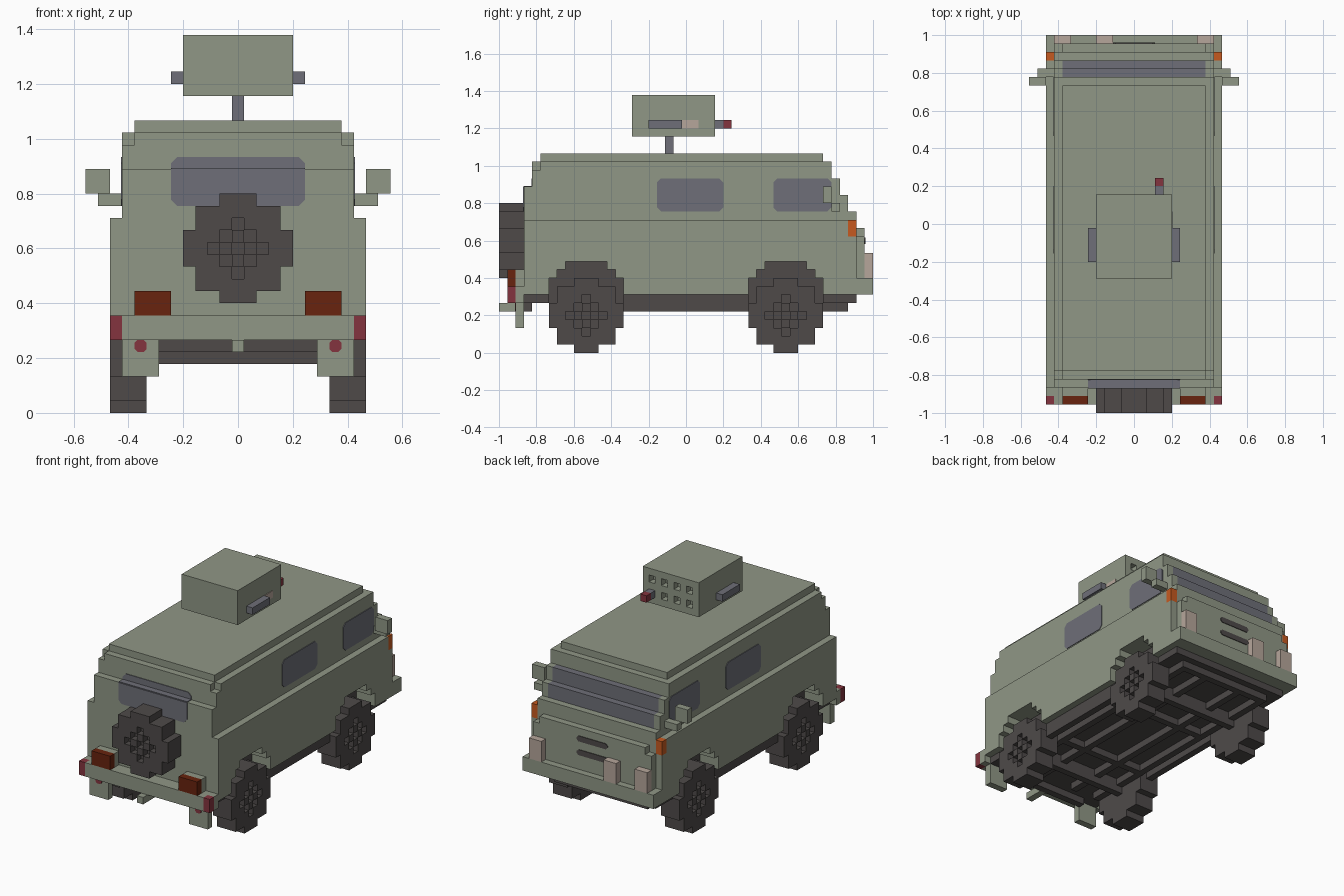
import bpy, bmesh
from mathutils import Vector

if "Cube" in bpy.data.objects:
    bpy.data.objects.remove(bpy.data.objects["Cube"])

U = 2 / 45  # block size; y blocks run 0..45, z blocks up from 0, x centred


def point(x, y, z):
    return Vector((x * U, y * U - 1, z * U))


def material(name, rgb):
    lin = [((c / 255 + 0.055) / 1.055) ** 2.4 for c in rgb] + [1]
    m = bpy.data.materials.new(name)
    m.use_nodes = True
    m.diffuse_color = lin
    m.node_tree.nodes["Principled BSDF"].inputs["Base Color"].default_value = lin
    return m


GREEN = material("sage green paint", (144, 151, 134))
RUBBER = material("dark rubber", (78, 74, 73))
GLASS = material("grey glass", (110, 111, 120))
RUST = material("rust red", (104, 35, 14))
RED = material("lamp red", (132, 52, 62))
ORANGE = material("indicator orange", (198, 90, 32))
BEIGE = material("headlamp beige", (182, 166, 155))


def finish(name, mat, bm):
    bmesh.ops.recalc_face_normals(bm, faces=bm.faces[:])
    mesh = bpy.data.meshes.new(name)
    bm.to_mesh(mesh)
    bm.free()
    mesh.materials.append(mat)
    ob = bpy.data.objects.new(name, mesh)
    bpy.context.collection.objects.link(ob)
    return ob


def cells(boxes):
    """Unit cells filled by boxes given as (x0, x1, y0, y1, z0, z1)."""
    return {(x0 + i, y, z) for x0, x1, y0, y1, z0, z1 in boxes
            for i in range(round(x1 - x0))
            for y in range(y0, y1) for z in range(z0, z1)}


def blocks(name, mat, boxes, cuts=()):
    """Solid made of boxes minus cuts, keeping only the outer skin."""
    solid = cells(boxes) - cells(cuts)
    bm = bmesh.new()
    verts = {}
    for c in solid:
        for ax in range(3):
            for side in (0, 1):
                near = list(c)
                near[ax] += 2 * side - 1
                if tuple(near) in solid:
                    continue
                ring = []
                for a, b in ((0, 0), (1, 0), (1, 1), (0, 1)):
                    p = list(c)
                    p[ax] += side
                    p[(ax + 1) % 3] += a
                    p[(ax + 2) % 3] += b
                    p = tuple(p)
                    if p not in verts:
                        verts[p] = bm.verts.new(point(*p))
                    ring.append(verts[p])
                bm.faces.new(ring if side else ring[::-1])
    bmesh.ops.dissolve_limit(bm, angle_limit=0.01, verts=bm.verts[:], edges=bm.edges[:])
    return finish(name, mat, bm)


def plate(name, mat, axis, pos, a0, a1, b0, b1, low=0.0, high=0.0, t=0.1):
    """Thin panel across an axis; low and high chamfer its lower and upper corners."""
    ring = [(a0 + low, b0), (a1 - low, b0), (a1, b0 + low), (a1, b1 - high),
            (a1 - high, b1), (a0 + high, b1), (a0, b1 - high), (a0, b0 + low)]
    ring = list(dict.fromkeys(ring))
    place = {"x": lambda a, b, d: (d, a, b), "y": lambda a, b, d: (a, d, b),
             "z": lambda a, b, d: (a, b, d)}[axis]
    bm = bmesh.new()
    back = [bm.verts.new(point(*place(a, b, pos - t))) for a, b in ring]
    front = [bm.verts.new(point(*place(a, b, pos + t))) for a, b in ring]
    bm.faces.new(back)
    bm.faces.new(front)
    for i in range(len(ring)):
        j = (i + 1) % len(ring)
        bm.faces.new((back[i], back[j], front[j], front[i]))
    return finish(name, mat, bm)


def both(boxes):
    """Boxes with their mirror images in x."""
    return list(boxes) + [(-b[1], -b[0], *b[2:]) for b in boxes]


# Body shell with wheel arches, windscreen opening and indicator corners
def arch(x0, x1, y):
    return [(x0, x1, y, y + 9, 7, 9), (x0, x1, y + 1, y + 8, 9, 10), (x0, x1, y + 2, y + 7, 10, 11)]


arches = arch(6.5, 10.5, 6) + arch(6.5, 10.5, 30)
indicators = both([(9.5, 10.5, 42, 43, 14, 16)])
roof_corners = both([(8.5, 9.5, 4, 5, 22, 23)])
blocks("body", GREEN,
       [(-10.5, 10.5, 3, 43, 7, 16), (-9.5, 9.5, 3, 43, 16, 17),
        (-9.5, 9.5, 3, 42, 17, 19), (-9.5, 9.5, 3, 41, 19, 20),
        (-9.5, 9.5, 4, 41, 20, 21), (-9.5, 9.5, 4, 40, 21, 23),
        (-8.5, 8.5, 5, 39, 23, 24),
        (-9.5, 9.5, 43, 44, 9, 14), (-8.5, 8.5, 43, 44, 14, 15)],
       both(arches) + indicators + roof_corners + [(-8.5, 8.5, 40, 42, 17, 21)])
blocks("indicators", ORANGE, indicators)
blocks("windscreen", GLASS, [(-8.5, 8.5, 40, 42, 17, 19), (-8.5, 8.5, 40, 41, 19, 21)])
blocks("arch_liners", RUBBER, both(arch(6.5, 7.5, 6) + arch(6.5, 7.5, 30)))

# Side and rear windows
for s, side in ((1, "left"), (-1, "right")):
    plate(side + "_middle_window", GLASS, "x", s * 9.5, 19, 27, 17, 21, 0.5, 0.5)
    plate(side + "_cab_window", GLASS, "x", s * 9.5, 33, 40, 17, 21, 0.5, 0.5)
plate("rear_window_lower", GLASS, "y", 3, -5.5, 5.5, 17, 20, low=0.5)
plate("rear_window_upper", GLASS, "y", 4, -5.5, 5.5, 20, 21, high=0.5)
plate("rear_window_ledge", GLASS, "z", 20, -5.5, 5.5, 3, 4)

# Nose: bumper, headlamps and grille slots
blocks("nose_bumper", GREEN, [(-10.5, 10.5, 43, 45, 7, 9)])
blocks("headlamps", BEIGE, both([(7.5, 9.5, 44, 45, 9, 12)]) + [(-4.5, -2.5, 44, 45, 9, 12)])
for i, z in enumerate((11, 13)):
    plate("grille_slot_%d" % (i + 1), RUBBER, "y", 44, -2.5, 2.5, z + 0.1, z + 0.9, 0.3, 0.3)

# Wing mirrors on short arms
blocks("mirrors", GREEN, both([(9.5, 11.5, 40, 41, 17, 18), (10.5, 12.5, 39, 40, 18, 20)]))

# Tail: bumper, lamps, mudflaps and tow hitch
tail_ends = both([(9.5, 10.5, 1, 2, 6, 8)])
blocks("tail_bumper", GREEN,
       [(-10.5, 10.5, 1, 3, 6, 8)] + both([(5.5, 8.5, 2, 3, 8, 10)]), tail_ends)
blocks("tail_end_lamps", RED, tail_ends)
blocks("tail_lamps", RUST, both([(5.5, 8.5, 1, 2, 8, 10)]))
blocks("mudflaps", GREEN, both([(6.5, 9.5, 2, 3, 3, 6)]))
blocks("tow_hitch", GREEN, [(-0.5, 0.5, 0, 3, 5, 6)])
for s, side in ((1, "left"), (-1, "right")):
    plate(side + "_reflector", RED, "y", 2, s * 8 - 0.5, s * 8 + 0.5, 5, 6, 0.25, 0.25)

# Chassis: floor, frame rails, cross members and axles
blocks("chassis", RUBBER,
       [(-7.5, 7.5, 3, 43, 6, 7), (-9.5, 9.5, 3, 6, 6, 7),
        (-9.5, 9.5, 15, 30, 6, 7), (-9.5, 9.5, 39, 43, 6, 7)]
       + both([(6.5, 7.5, 6, 42, 5, 6), (2.5, 3.5, 6, 42, 5, 6), (8.5, 9.5, 15, 30, 5, 6)])
       + [(-6.5, 6.5, y, y + 1, 5, 6) for y in (3, 15, 28, 41)]
       + [(-7.5, 7.5, y, y + 1, 4, 6) for y in (10, 34)])


# Wheels: stepped discs with a chequered recess in the hub
def wheel(name, place, depth, recess):
    """place turns (a0, a1, b0, b1, depth range) around the hub into a box."""
    discs = [place(-w, w, -h, h, depth) for w, h in ((1.5, 4.5), (3.5, 3.5), (4.5, 1.5))]
    holes = [place(a - 0.5, a + 0.5, b - 0.5, b + 0.5, recess)
             for a in range(-2, 3) for b in range(-2, 3) if abs(a) + abs(b) in (0, 2)]
    blocks(name, RUBBER, discs, holes)


for y, end in ((10.5, "rear"), (34.5, "nose")):
    def upright(a0, a1, b0, b1, d, y=y):
        return (*d, int(y + a0), int(y + a1), int(4.5 + b0), int(4.5 + b1))
    wheel(end + "_left_wheel", upright, (7.5, 10.5), (9.5, 10.5))
    wheel(end + "_right_wheel", upright, (-10.5, -7.5), (-10.5, -9.5))


def on_tail(a0, a1, b0, b1, d):
    return (a0, a1, *d, int(13.5 + b0), int(13.5 + b1))


wheel("spare_wheel", on_tail, (0, 3), (0, 1))

# Roof box on a post, with vent holes, side bars and a tipped rod
blocks("roof_box", GREEN, [(-4.5, 4.5, 16, 26, 26, 31)],
       [(x - 0.5, x + 0.5, 25, 26, z, z + 1) for x in (-3, -1, 1, 3) for z in (27, 29)])
blocks("roof_post", GLASS, [(-0.5, 0.5, 20, 21, 24, 26)])
blocks("roof_box_bars", GLASS, both([(4.5, 5.5, 18, 22, 27, 28)]))
blocks("roof_box_rod", GLASS, [(2.5, 3.5, 25, 27, 27, 28)])
blocks("roof_box_rod_tip", RED, [(2.5, 3.5, 27, 28, 27, 28)])
plate("roof_box_marker", BEIGE, "x", 4.5, 22, 24, 27, 28)
